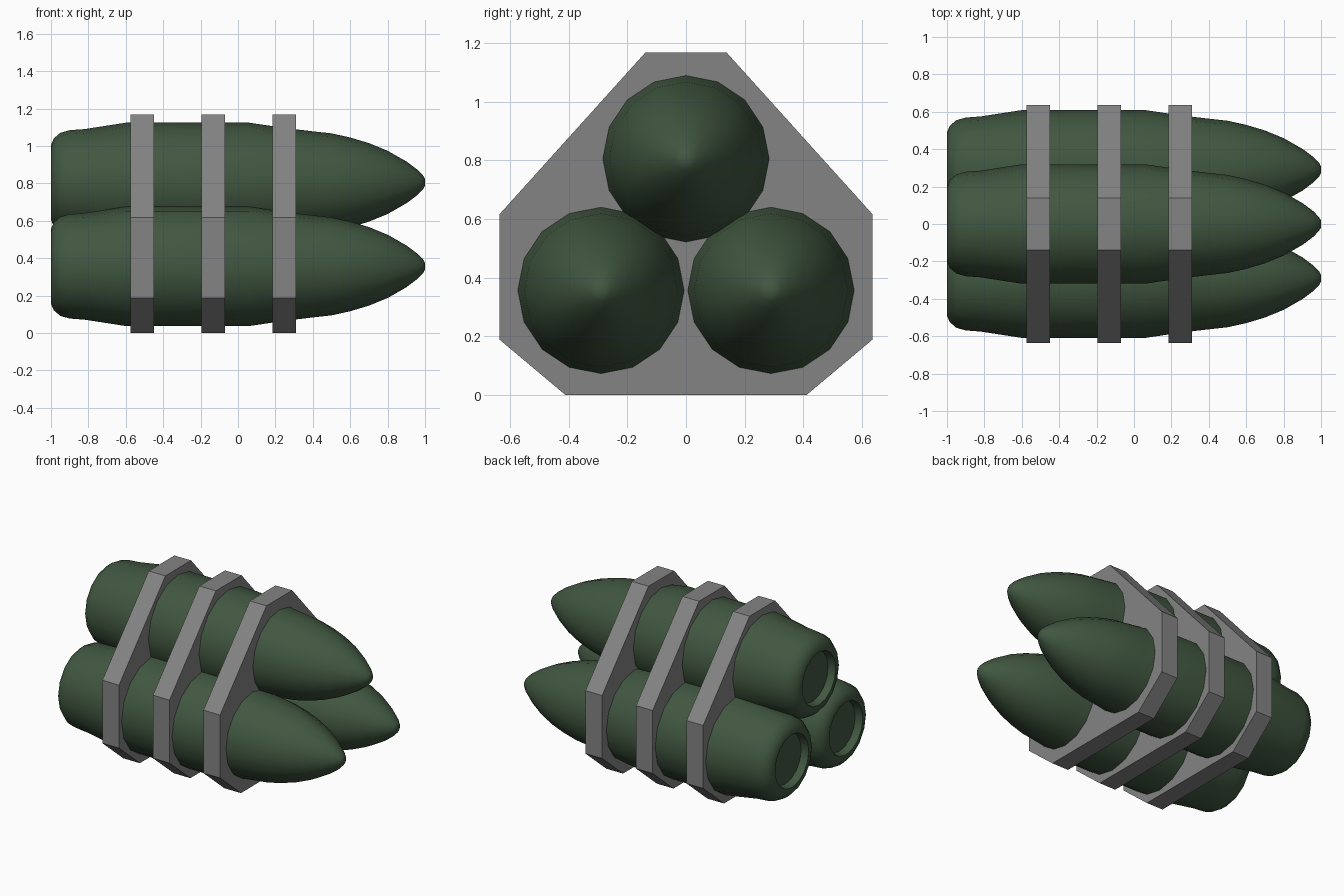
import bpy
import bmesh
import math

cube = bpy.data.objects.get("Cube")
if cube:
    bpy.data.objects.remove(cube, do_unlink=True)


def make_material(name, colour):
    mat = bpy.data.materials.new(name)
    mat.use_nodes = True
    mat.diffuse_color = (*colour, 1)
    mat.node_tree.nodes["Principled BSDF"].inputs["Base Color"].default_value = (*colour, 1)
    return mat


green = make_material("dark green paint", (0.052, 0.095, 0.052))
grey = make_material("grey metal", (0.23, 0.23, 0.23))


def add_object(name, bm, mat):
    bmesh.ops.recalc_face_normals(bm, faces=bm.faces)
    mesh = bpy.data.meshes.new(name)
    bm.to_mesh(mesh)
    bm.free()
    mesh.materials.append(mat)
    obj = bpy.data.objects.new(name, mesh)
    bpy.context.collection.objects.link(obj)
    return obj


# Shell outline as (x, radius), from the recessed tail to the nose
PROFILE = [(-0.95, 0.17), (-1.0, 0.18), (-1.0, 0.2), (-0.985, 0.235), (-0.95, 0.265),
           (-0.9, 0.279), (-0.82, 0.285), (-0.6, 0.319), (0.06, 0.319), (0.25, 0.291),
           (0.4, 0.273), (0.5, 0.262), (0.6, 0.24), (0.7, 0.21), (0.8, 0.169),
           (0.9, 0.112), (0.96, 0.067), (0.99, 0.036), (1.0, 0.018)]
SIDES = 16


def add_shell(name, y, z):
    bm = bmesh.new()
    rings = []
    for x, r in PROFILE:
        angles = [math.tau * i / SIDES for i in range(SIDES)]
        rings.append([bm.verts.new((x, y + r * math.cos(a), z + r * math.sin(a)))
                      for a in angles])
    for a, b in zip(rings, rings[1:]):
        for i in range(SIDES):
            j = (i + 1) % SIDES
            bm.faces.new((a[i], a[j], b[j], b[i]))
    bm.faces.new(rings[0])
    bm.faces.new(rings[-1])
    obj = add_object(name, bm, green)
    bpy.ops.object.select_all(action="DESELECT")
    obj.select_set(True)
    bpy.context.view_layer.objects.active = obj
    bpy.ops.object.shade_smooth_by_angle(angle=math.radians(50))


# Three shells stacked in a triangle
add_shell("top_shell", 0, 0.805)
add_shell("front_shell", -0.29, 0.356)
add_shell("back_shell", 0.29, 0.356)

# Clamp plates that hold the shells together
HALF = [(0.412, 0), (0.636, 0.188), (0.636, 0.616), (0.138, 1.168)]
OUTLINE = HALF + [(-y, z) for y, z in reversed(HALF)]


def add_plate(name, x, width=0.125):
    bm = bmesh.new()
    face = bm.faces.new([bm.verts.new((x - width / 2, y, z)) for y, z in OUTLINE])
    new = bmesh.ops.extrude_face_region(bm, geom=[face])["geom"]
    verts = [v for v in new if isinstance(v, bmesh.types.BMVert)]
    bmesh.ops.translate(bm, verts=verts, vec=(width, 0, 0))
    # Keep the outer plate closed on both sides
    bmesh.ops.holes_fill(bm, edges=bm.edges, sides=0)
    add_object(name, bm, grey)


for label, x in (("rear", -0.512), ("middle", -0.132), ("forward", 0.248)):
    add_plate(label + "_clamp_plate", x)
